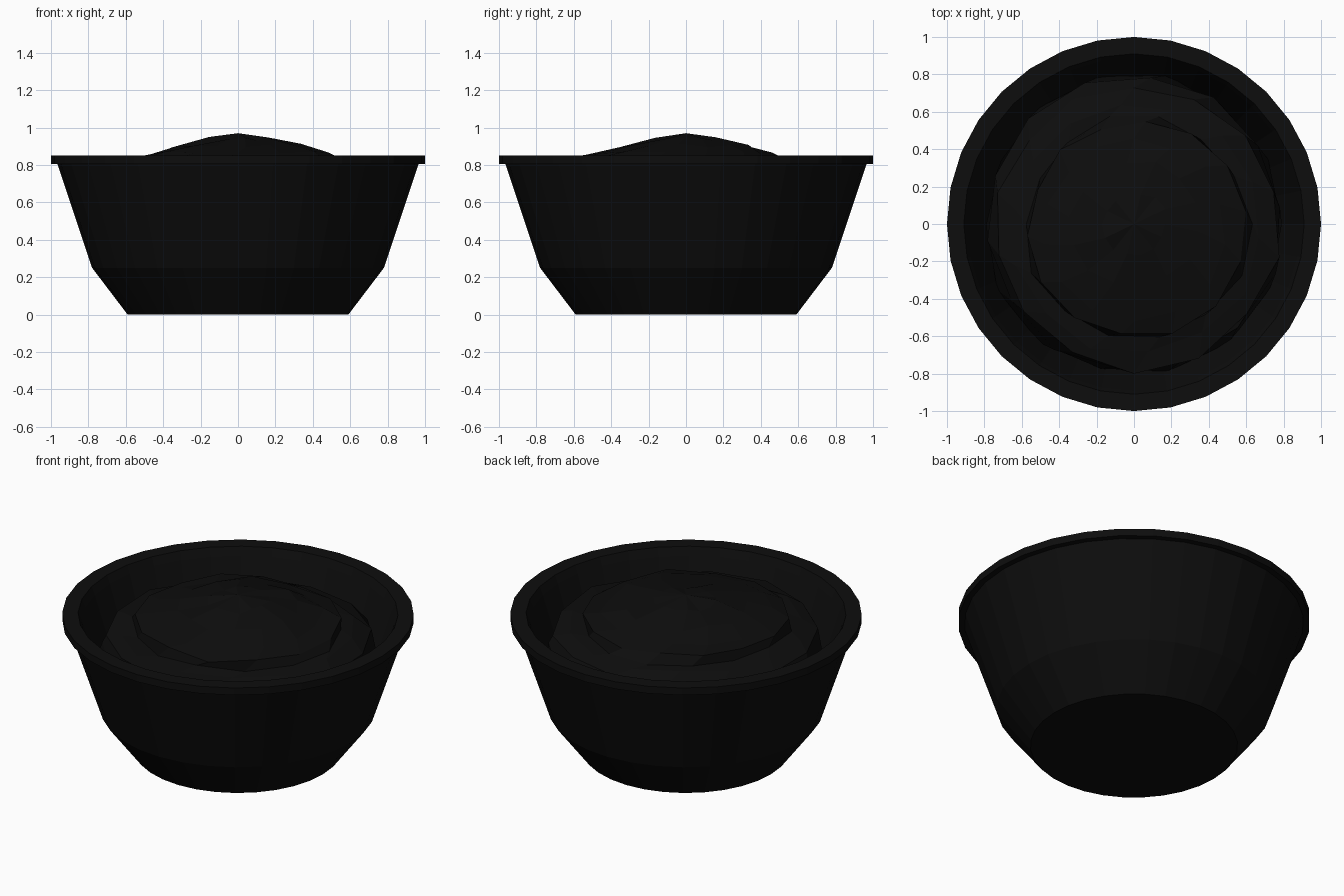
import bpy, bmesh, math, random

if "Cube" in bpy.data.objects:
    bpy.data.objects.remove(bpy.data.objects["Cube"])

random.seed(4)


def material(name, value):
    m = bpy.data.materials.new(name)
    m.diffuse_color = (value, value, value, 1)
    m.use_nodes = True
    m.node_tree.nodes["Principled BSDF"].inputs["Base Color"].default_value = m.diffuse_color
    return m


def ring_object(name, rings, bottom=None, top=None, mat=None):
    """Skin a list of closed rings, closing the ends with a fan point."""
    bm = bmesh.new()
    loops = [[bm.verts.new(p) for p in ring] for ring in rings]
    n = len(loops[0])
    for a, b in zip(loops, loops[1:]):
        for i in range(n):
            j = (i + 1) % n
            bm.faces.new((a[i], a[j], b[j], b[i]))
    for loop, z in ((loops[0], bottom), (loops[-1], top)):
        if z is not None:
            c = bm.verts.new((0, 0, z))
            for i in range(n):
                bm.faces.new((loop[i], loop[(i + 1) % n], c))
    bmesh.ops.recalc_face_normals(bm, faces=bm.faces)
    me = bpy.data.meshes.new(name)
    bm.to_mesh(me)
    bm.free()
    ob = bpy.data.objects.new(name, me)
    bpy.context.collection.objects.link(ob)
    me.materials.append(mat)
    return ob


def circle(r, z, n):
    return [(r * math.cos(math.tau * i / n), r * math.sin(math.tau * i / n), z)
            for i in range(n)]


dark = material("dark", 0.004)

# bowl: outside wall, rim lip, inside wall
bowl_profile = [(0.59, 0), (0.78, 0.25), (0.965, 0.805), (1.0, 0.805),
                (1.0, 0.85), (0.91, 0.85), (0.89, 0.80), (0.72, 0.27), (0.54, 0.06)]
ring_object("bowl", [circle(r, z, 32) for r, z in bowl_profile], 0, 0.06, dark)

# filling: heaped scoop with a lower shelf and a swirled upper tier
N = 14
filling_profile = [(0.80, 0.52), (0.785, 0.66), (0.76, 0.74), (0.67, 0.775),
                   (0.60, 0.785), (0.575, 0.835), (0.48, 0.865), (0.34, 0.905),
                   (0.17, 0.94)]
rings = []
for k, (r, z) in enumerate(filling_profile):
    ring = []
    for i in range(N):
        a = math.tau * (i + 0.25 * k) / N
        # the shelf edge winds slightly inwards around the heap
        swirl = 0.03 * (math.sin(a + 2.6) if 2 <= k <= 6 else 0)
        rr = r + swirl + random.uniform(-0.018, 0.018)
        zz = z + random.uniform(-0.012, 0.012)
        ring.append((rr * math.cos(a), rr * math.sin(a), zz))
    rings.append(ring)
ring_object("filling", rings, 0.50, 0.97, dark)
